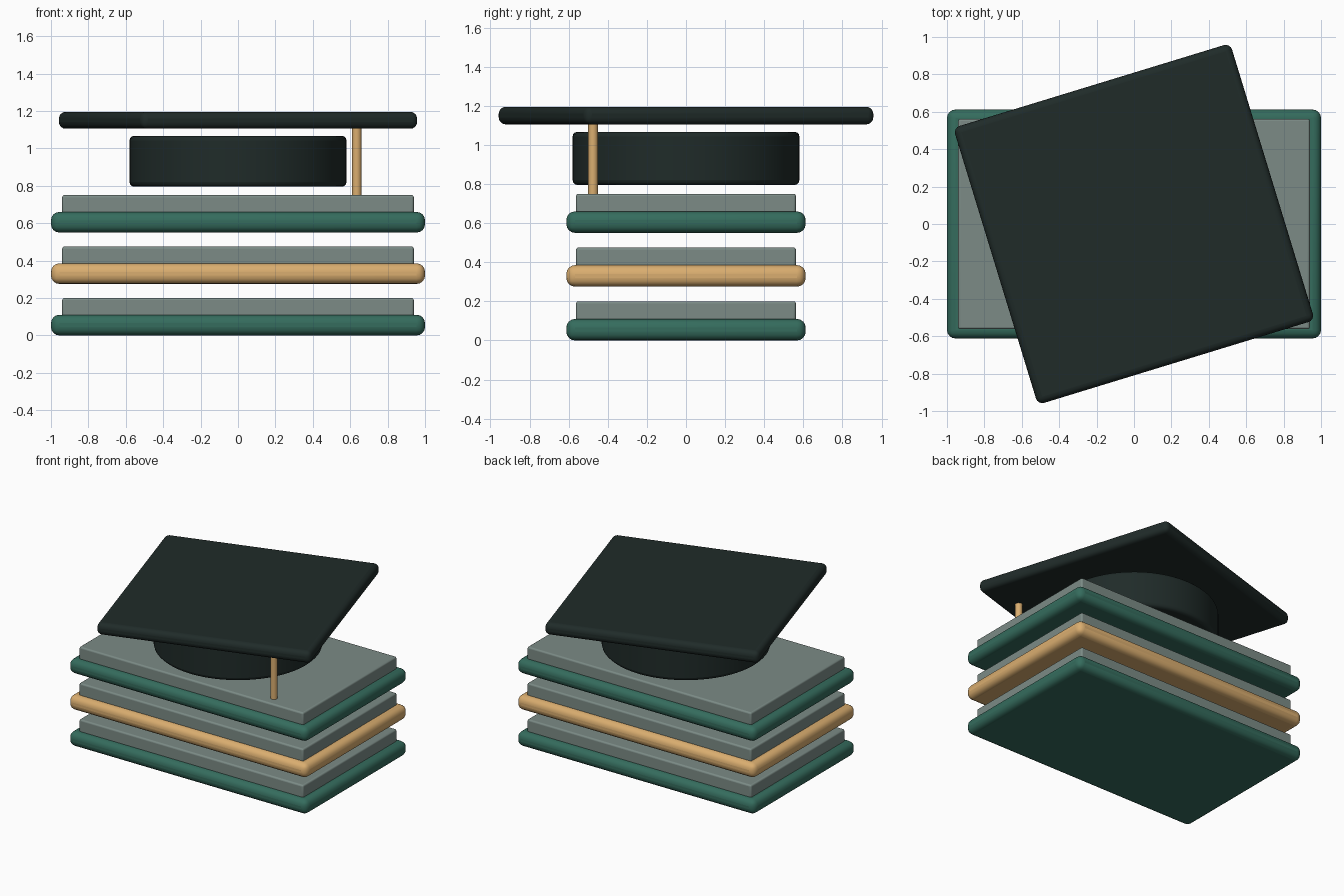
import bpy, math

if "Cube" in bpy.data.objects:
    bpy.data.objects.remove(bpy.data.objects["Cube"])


def material(name, rgb):
    m = bpy.data.materials.new(name)
    m.diffuse_color = (*rgb, 1)
    m.use_nodes = True
    m.node_tree.nodes["Principled BSDF"].inputs["Base Color"].default_value = m.diffuse_color
    return m


GREEN = material("green_cloth", (0.035, 0.15, 0.11))
TAN = material("tan_cloth", (0.70, 0.42, 0.16))
PAPER = material("grey_paper", (0.20, 0.26, 0.24))
BLACK = material("dark_felt", (0.014, 0.024, 0.022))


def finish(name, mat, bevel, segments=4):
    """Name, colour, round the edges and smooth the active object."""
    ob = bpy.context.object
    ob.name = name
    ob.data.materials.append(mat)
    bpy.ops.object.transform_apply(location=False, rotation=True, scale=True)
    bpy.ops.object.shade_smooth_by_angle(angle=math.radians(35))
    if bevel:
        mod = ob.modifiers.new("rounded_edges", 'BEVEL')
        mod.width = bevel
        mod.segments = segments
        mod.limit_method = 'ANGLE'
        mod.angle_limit = math.radians(40)
    return ob


def box(name, half_x, half_y, z0, z1, mat, bevel, turn=0):
    bpy.ops.mesh.primitive_cube_add(size=2, location=(0, 0, (z0 + z1) / 2),
                                    rotation=(0, 0, turn))
    bpy.context.object.scale = (half_x, half_y, (z1 - z0) / 2)
    return finish(name, mat, bevel)


def cylinder(name, x, y, r, z0, z1, mat, bevel, sides):
    bpy.ops.mesh.primitive_cylinder_add(vertices=sides, radius=r, depth=z1 - z0,
                                        location=(x, y, (z0 + z1) / 2))
    return finish(name, mat, bevel, 3)


# Stack of three books: a rounded cover with a page block on top
for i, mat in enumerate((GREEN, TAN, GREEN)):
    z = i * 0.275
    box(f"book_cover_{i + 1}", 1.0, 0.612, z, z + 0.11, mat, 0.045)
    box(f"book_pages_{i + 1}", 0.94, 0.562, z + 0.10, z + 0.20, PAPER, 0.012)

# Graduation cap: round crown, turned square board and hanging cord
cylinder("cap_crown", 0, 0, 0.58, 0.795, 1.067, BLACK, 0.025, 64)
box("cap_board", 0.774, 0.774, 1.105, 1.195, BLACK, 0.035, math.radians(17))
cylinder("tassel_cord", 0.635, -0.475, 0.025, 0.74, 1.12, TAN, 0, 24)
